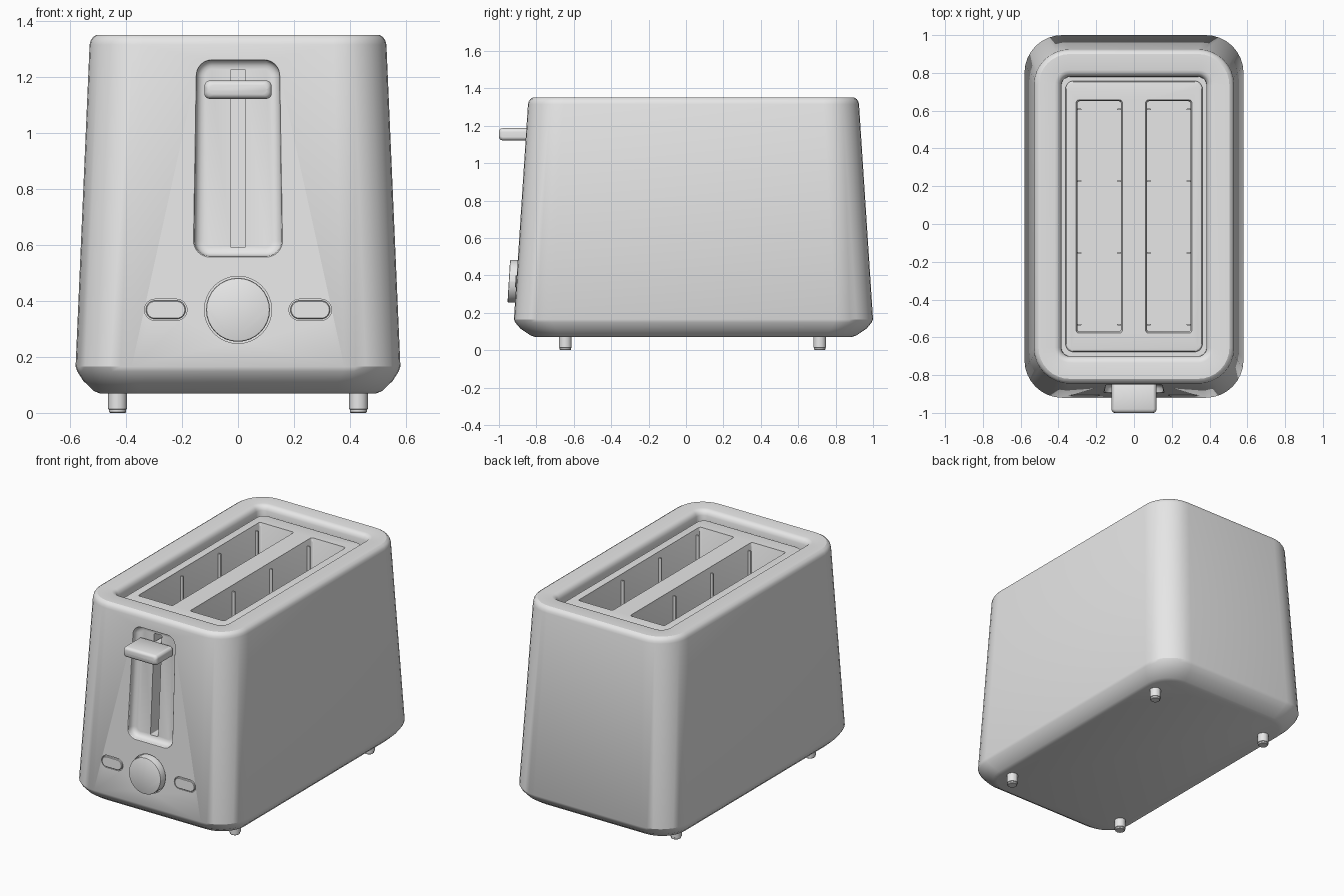
import bpy, bmesh, math
from mathutils import Vector

if "Cube" in bpy.data.objects:
    bpy.data.objects.remove(bpy.data.objects["Cube"], do_unlink=True)

grey = bpy.data.materials.new("light_grey")
grey.use_nodes = True
grey.diffuse_color = (0.8, 0.8, 0.8, 1)
grey.node_tree.nodes["Principled BSDF"].inputs["Base Color"].default_value = (0.8, 0.8, 0.8, 1)

CY = 0.04  # body centre in y


def rounded(hx, hy, r, n=8):
    """Rounded rectangle outline, counter-clockwise."""
    pts = []
    for k, (sx, sy) in enumerate([(1, 1), (-1, 1), (-1, -1), (1, -1)]):
        for i in range(n + 1):
            a = math.pi / 2 * (k + i / n)
            pts.append((sx * (hx - r) + r * math.cos(a), sy * (hy - r) + r * math.sin(a)))
    return pts


def loft(name, rings):
    """Closed solid through rings of equal point count."""
    bm = bmesh.new()
    rows = [[bm.verts.new(p) for p in ring] for ring in rings]
    n = len(rows[0])
    for a, b in zip(rows, rows[1:]):
        for i in range(n):
            j = (i + 1) % n
            bm.faces.new((a[i], a[j], b[j], b[i]))
    bm.faces.new(rows[0][::-1])
    bm.faces.new(rows[-1])
    bmesh.ops.recalc_face_normals(bm, faces=bm.faces)
    mesh = bpy.data.meshes.new(name)
    bm.to_mesh(mesh)
    bm.free()
    obj = bpy.data.objects.new(name, mesh)
    bpy.context.collection.objects.link(obj)
    mesh.materials.append(grey)
    return obj


def smooth(obj, angle=30):
    bpy.ops.object.select_all(action='DESELECT')
    obj.select_set(True)
    bpy.context.view_layer.objects.active = obj
    bpy.ops.object.shade_smooth_by_angle(angle=math.radians(angle))


def cut(obj, cutter):
    bpy.context.view_layer.objects.active = obj
    mod = obj.modifiers.new("cut", 'BOOLEAN')
    mod.operation = 'DIFFERENCE'
    mod.solver = 'EXACT'
    mod.object = cutter
    bpy.ops.object.modifier_apply(modifier=mod.name)
    bpy.data.objects.remove(cutter, do_unlink=True)


def level(hx, hy, r, z, cx=0, cy=CY, n=8):
    return [(cx + x, cy + y, z) for x, y in rounded(hx, hy, r, n)]


def front_y(z):
    return -0.92 + 0.06 * (z - 0.16)


def on_front(name, cx, cz, hx, hz, r, layers, taper=0):
    """Solid following the sloped front; layers are (depth, inset)."""
    rings = []
    for depth, inset in layers:
        ring = []
        for x, z in rounded(hx - inset, hz - inset, max(r - inset, 0.004)):
            ring.append((cx + x * (1 - taper * z), front_y(cz + z) + depth, cz + z))
        rings.append(ring)
    return loft(name, rings)


# Body: bottom chamfer, tapered wall, rolled rim, well and raised slot panel
rings = [level(0.495, 0.845, 0.15, 0.07), level(0.515, 0.87, 0.16, 0.078),
         level(0.553, 0.925, 0.19, 0.115), level(0.574, 0.953, 0.2, 0.148),
         level(0.58, 0.96, 0.2, 0.165)]
rim = [(0, 1.315), (0.004, 1.33), (0.012, 1.342), (0.025, 1.35), (0.11, 1.35),
       (0.126, 1.346), (0.138, 1.335), (0.145, 1.318), (0.146, 1.27),
       (0.167, 1.27), (0.167, 1.296), (0.172, 1.302), (0.18, 1.304)]
rings += [level(0.53 - d, 0.885 - d, max(0.19 - d, 0.045), z) for d, z in rim]
body = loft("body", rings)

# Two bread slots with a softened lip
for s in (-1, 1):
    cut(body, loft("slot_cutter", [
        level(hx, hy, 0.012, z, s * 0.184, CY, 3) for hx, hy, z in
        [(0.115, 0.61, 0.3), (0.115, 0.61, 1.285), (0.122, 0.617, 1.3), (0.122, 0.617, 1.4)]]))

# Lever recess, its track, and pockets for knob and buttons
cut(body, on_front("recess_cutter", 0, 0.91, 0.152, 0.35, 0.055,
                   [(-0.1, -0.006), (-0.001, -0.006), (0.006, 0), (0.026, 0.002),
                    (0.036, 0.009), (0.043, 0.02), (0.045, 0.032)], 0.08))
cut(body, on_front("track_cutter", 0, 0.908, 0.027, 0.318, 0.005, [(-0.1, 0), (0.22, 0)]))
cut(body, on_front("knob_cutter", 0, 0.368, 0.12, 0.12, 0.12, [(-0.1, 0), (0.02, 0)]))
for s in (-1, 1):
    cut(body, on_front("button_cutter", s * 0.258, 0.368, 0.076, 0.038, 0.038,
                       [(-0.1, 0), (0.015, 0)]))
smooth(body)

# Control knob and side buttons
knob = on_front("knob", 0, 0.368, 0.114, 0.114, 0.114,
                [(0.025, 0), (-0.033, 0), (-0.038, 0.002), (-0.04, 0.006)])
smooth(knob)
for side, s in (("right", -1), ("left", 1)):
    smooth(on_front(side + "_button", s * 0.258, 0.368, 0.071, 0.033, 0.033,
                    [(0.02, 0), (-0.002, 0), (-0.005, 0.003)]))

# Lever handle: slightly arched, rounded at the tip
rings = []
for y, inset in [(-0.825, 0.006), (-0.835, 0), (-0.98, 0), (-0.99, 0.003),
                 (-0.997, 0.009), (-1.0, 0.017)]:
    rings.append([(x, y, 1.156 + z - 0.6 * x * x * (1 if z > 0 else -0.4))
                  for x, z in rounded(0.12 - inset, 0.037 - inset, 0.018)])
smooth(loft("lever_handle", rings))
loft("lever_stem", [level(0.02, 0.08, 0.004, z, 0, -0.77, 2) for z in (1.135, 1.175)])

# Feet
for name, y in (("front", -0.645), ("back", 0.715)):
    for side, s in (("right", -1), ("left", 1)):
        smooth(loft(f"{name}_{side}_foot", [
            level(r, r, r, z, s * 0.43, y, 6) for r, z in
            [(0.027, 0), (0.03, 0.003), (0.03, 0.012), (0.034, 0.014), (0.034, 0.08)]]))

# Bread guide wires along both walls of each slot
for i in range(4):
    y = -0.533 + 0.38 * i
    for s in (-1, 1):
        for w in (-1, 1):
            loft("guide_wire", [level(0.011, 0.004, 0.002, z, s * 0.184 + w * 0.106, y, 2)
                                for z in (0.3, 1.27)])
